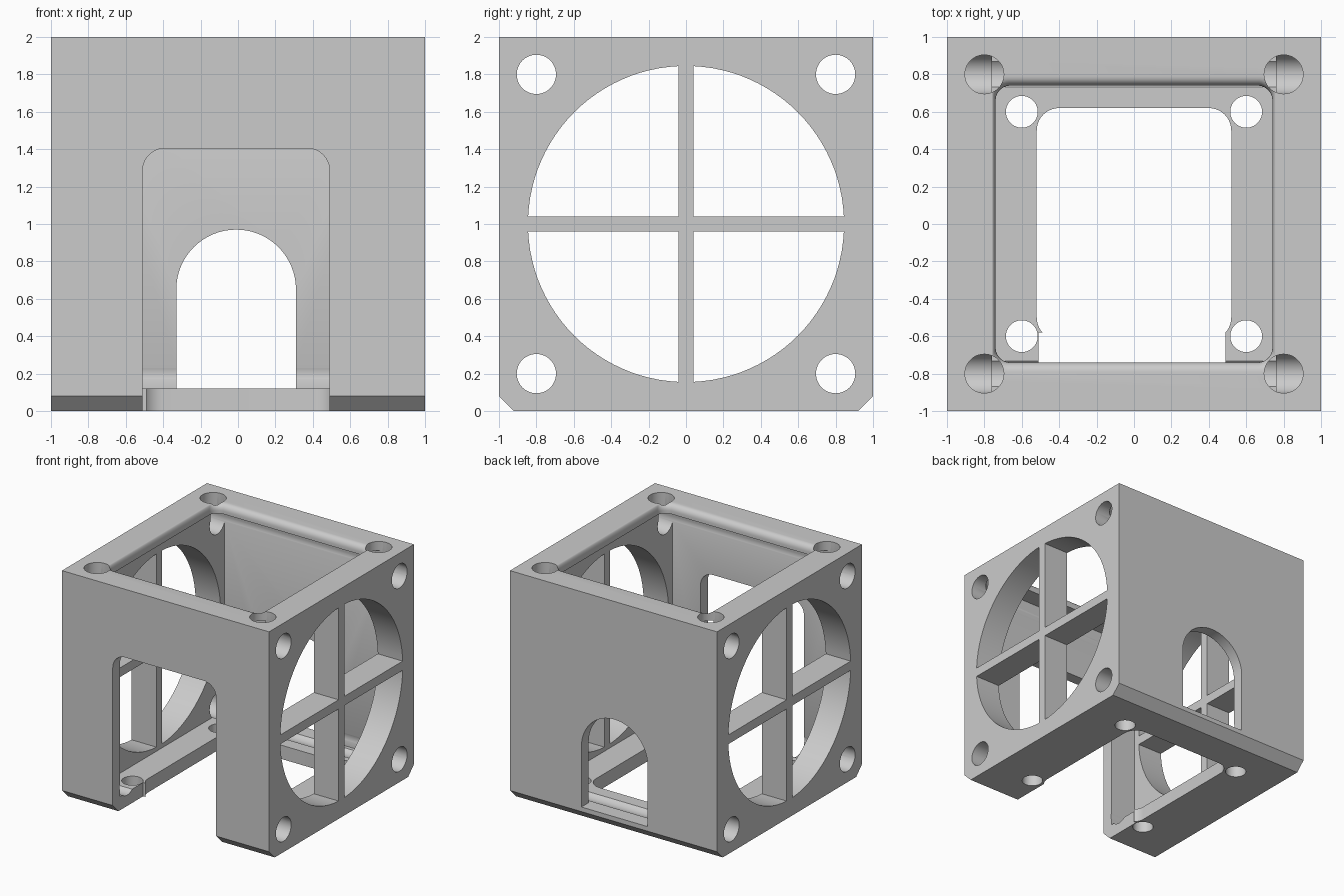
import bpy, bmesh
from math import sin, cos, asin, pi

if "Cube" in bpy.data.objects:
    bpy.data.objects.remove(bpy.data.objects["Cube"], do_unlink=True)

grey = bpy.data.materials.new("light grey")
grey.use_nodes = True
COLOUR = (0.6, 0.6, 0.6, 1)
grey.diffuse_color = COLOUR
for node in grey.node_tree.nodes:
    if node.type == 'BSDF_PRINCIPLED':
        node.inputs["Base Color"].default_value = COLOUR


def arc(cx, cy, r, start, end, n):
    return [(cx + r * cos(start + (end - start) * i / n),
             cy + r * sin(start + (end - start) * i / n)) for i in range(n + 1)]


def circle(cx, cy, r):
    return arc(cx, cy, r, 0, 2 * pi, 48)[:-1]


def rounded_rect(hx, hy, r):
    pts = []
    for k, (sx, sy) in enumerate([(1, 1), (-1, 1), (-1, -1), (1, -1)]):
        pts += arc(sx * (hx - r), sy * (hy - r), r, k * pi / 2, (k + 1) * pi / 2, 10)
    return pts


def loft(name, axis, layers):
    """Closed solid through (position, outline) layers along an axis."""
    place = {'x': lambda a, b, t: (t, a, b),
             'y': lambda a, b, t: (a, t, b),
             'z': lambda a, b, t: (a, b, t)}[axis]
    bm = bmesh.new()
    rings = [[bm.verts.new(place(a, b, t)) for a, b in pts] for t, pts in layers]
    bm.faces.new(rings[0])
    bm.faces.new(rings[-1])
    for low, high in zip(rings, rings[1:]):
        for i in range(len(low)):
            j = (i + 1) % len(low)
            bm.faces.new((low[i], low[j], high[j], high[i]))
    bmesh.ops.recalc_face_normals(bm, faces=bm.faces)
    mesh = bpy.data.meshes.new(name)
    bm.to_mesh(mesh)
    bm.free()
    mesh.materials.append(grey)
    obj = bpy.data.objects.new(name, mesh)
    bpy.context.collection.objects.link(obj)
    return obj


def prism(name, axis, pts, lo, hi):
    return loft(name, axis, [(lo, pts), (hi, pts)])


# Cube body with the front and back bottom edges chamfered
body = prism("housing", 'x', [(-0.92, 0), (0.92, 0), (1, 0.08), (1, 2), (-1, 2), (-1, 0.08)], -1, 1)


def cut(cutter):
    cutter.hide_render = True
    mod = body.modifiers.new("cut", 'BOOLEAN')
    mod.operation = 'DIFFERENCE'
    mod.solver = 'EXACT'
    mod.object = cutter
    bpy.context.view_layer.objects.active = body
    bpy.ops.object.modifier_apply(modifier=mod.name)
    bpy.data.objects.remove(cutter, do_unlink=True)


# Inner chamber, thin at front and back, thick at the sides
cut(prism("chamber", 'z', [(-0.76, -0.9), (0.76, -0.9), (0.76, 0.9), (-0.76, 0.9)], 0.12, 1.92))

# Top opening with a rounded rim
rim = [(1.8, rounded_rect(0.74, 0.74, 0.08))]
for i in range(7):
    a = i / 6 * pi / 2
    rim.append((1.945 + 0.055 * sin(a),
                rounded_rect(0.74 + 0.02 * (1 - cos(a)), 0.74 + 0.05 * (1 - cos(a)), 0.08)))
rim.append((2.1, rim[-1][1]))
cut(loft("top_opening", 'z', rim))

# Floor opening
cut(prism("floor_opening", 'z', rounded_rect(0.52, 0.62, 0.12), -0.1, 0.5))

# Front doorway and arched back doorway
front = [(-0.51, -0.1), (0.49, -0.1)] + arc(0.37, 1.285, 0.12, 0, pi / 2, 10) \
    + arc(-0.39, 1.285, 0.12, pi / 2, pi, 10)
cut(prism("front_doorway", 'y', front, -1.1, -0.58))
arch = [(-0.33, 0.12), (0.31, 0.12)] + arc(-0.01, 0.65, 0.32, 0, pi, 32)
cut(prism("back_doorway", 'y', arch, 0.85, 1.1))

# Side windows: four quarter discs leaving a cross of ribs
R, RIB = 0.845, 0.04
t = asin(RIB / R)
for sy in (-1, 1):
    for sz in (-1, 1):
        quarter = [(RIB, RIB)] + arc(0, 0, R, t, pi / 2 - t, 24)
        cut(prism("window", 'x', [(sy * a, 1 + sz * b) for a, b in quarter], -1.1, 1.1))

# Screw holes through the sides, in the top and in the floor
for sx in (-1, 1):
    for sy in (-1, 1):
        cut(prism("side_hole", 'x', circle(sx * 0.8, 1 + sy * 0.8, 0.105), -1.1, 1.1))
for sx in (-1, 1):
    for sy in (-1, 1):
        cut(prism("top_hole", 'z', circle(sx * 0.8, sy * 0.8, 0.104), 1.8, 2.1))
        cut(prism("floor_hole", 'z', circle(sx * 0.6, sy * 0.6, 0.085), -0.1, 0.3))

# Smooth curved walls, keep the edges crisp
bpy.ops.object.select_all(action='DESELECT')
body.select_set(True)
bpy.context.view_layer.objects.active = body
bpy.ops.object.shade_smooth_by_angle(angle=pi / 6)
